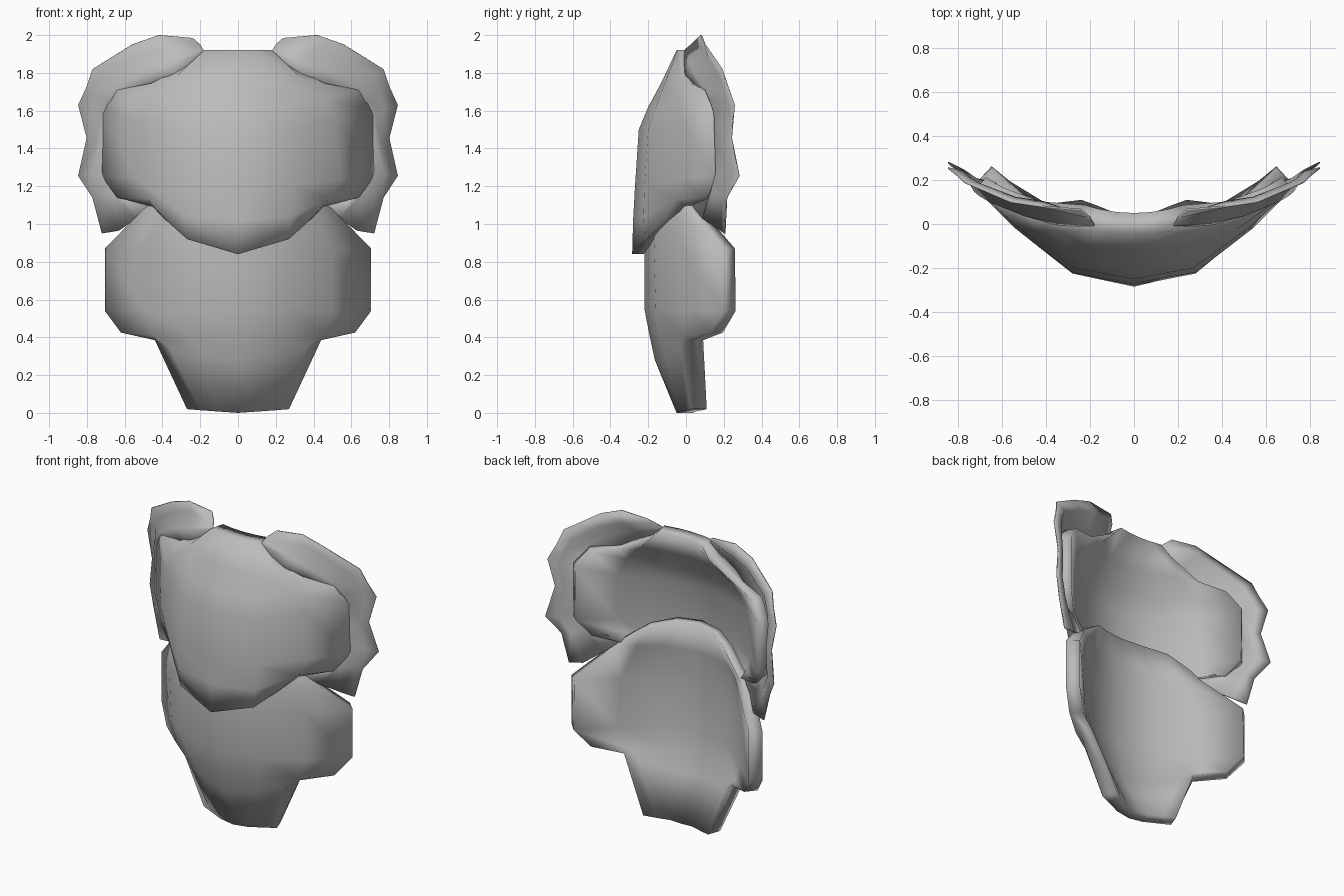
import bpy, bmesh, math
from mathutils import Vector

cube = bpy.data.objects.get("Cube")
if cube:
    bpy.data.objects.remove(cube, do_unlink=True)

grey = bpy.data.materials.new("armour_grey")
grey.use_nodes = True
COLOUR = (0.5, 0.5, 0.5, 1)
grey.diffuse_color = COLOUR
grey.node_tree.nodes["Principled BSDF"].inputs["Base Color"].default_value = COLOUR


def loft(name, rows, closed):
    """Skin rows of points; closed rows form a tube with capped ends."""
    bm = bmesh.new()
    grid = [[bm.verts.new(p) for p in row] for row in rows]
    n = len(rows[0])
    for a, b in zip(grid, grid[1:]):
        for i in range(n if closed else n - 1):
            j = (i + 1) % n
            bm.faces.new((a[i], b[i], b[j], a[j]))
    if closed:
        for row in (grid[0], grid[-1]):
            for i in range(n // 2 - 1):
                bm.faces.new((row[i], row[i + 1], row[n - 2 - i], row[n - 1 - i]))
    bmesh.ops.recalc_face_normals(bm, faces=bm.faces[:])
    for f in bm.faces:
        f.smooth = True
    mesh = bpy.data.meshes.new(name)
    bm.to_mesh(mesh)
    bm.free()
    mesh.materials.append(grey)
    ob = bpy.data.objects.new(name, mesh)
    bpy.context.collection.objects.link(ob)
    return ob


def plate(name, rows):
    """Each row: thickness, then half a front profile from the centre outward."""
    rings = []
    for thick, *half in rows:
        front = [Vector((-x, y, z)) for x, y, z in half[:0:-1]] + [Vector(p) for p in half]
        back = []
        for i, p in enumerate(front):
            t = front[min(i + 1, len(front) - 1)] - front[max(i - 1, 0)]
            back.append(p + thick * Vector((-t.y, t.x, 0)).normalized())
        rings.append(front + back[::-1])
    return loft(name, rings, True)


# Upper plate: rows from the neck edge down to the point
plate("chest_plate", [
    [.10, (0, -.05, 1.92), (.09, -.045, 1.92), (.18, -.03, 1.92), (.25, -.01, 1.85)],
    [.09, (0, -.13, 1.75), (.20, -.11, 1.75), (.35, -.03, 1.76), (.46, .02, 1.745)],
    [.08, (0, -.20, 1.62), (.25, -.16, 1.62), (.46, -.03, 1.66), (.64, .10, 1.71)],
    [.07, (0, -.25, 1.50), (.27, -.20, 1.50), (.52, -.02, 1.54), (.72, .16, 1.60)],
    [.07, (0, -.27, 1.20), (.28, -.22, 1.20), (.54, -.02, 1.24), (.72, .16, 1.25)],
    [.06, (0, -.28, 1.02), (.28, -.225, 1.04), (.48, -.06, 1.13), (.64, .10, 1.14)],
    [.06, (0, -.285, .84), (.27, -.22, .92), (.37, -.12, 1.01), (.45, .00, 1.09)],
])

# Lower plate: rows from the hidden top edge down to the hem
plate("belly_plate", [
    [.06, (0, -.17, 1.28), (.16, -.14, 1.27), (.30, -.06, 1.23), (.42, .00, 1.14)],
    [.07, (0, -.20, 1.08), (.25, -.16, 1.08), (.40, -.05, 1.08), (.50, .02, 1.08)],
    [.085, (0, -.22, .85), (.28, -.17, .85), (.50, -.01, .86), (.705, .20, .87)],
    [.085, (0, -.22, .55), (.27, -.16, .55), (.50, .01, .54), (.705, .20, .54)],
    [.085, (0, -.195, .42), (.25, -.14, .42), (.45, -.01, .41), (.62, .13, .425)],
    [.08, (0, -.165, .28), (.20, -.11, .30), (.36, -.03, .34), (.44, .025, .385)],
    [.09, (0, -.05, 0), (.10, -.04, .007), (.20, .00, .014), (.27, .025, .02)],
])

# Scalloped shoulder trim: inner edge, rounded band, valley, curled outer lip
trim = loft("shoulder_trim", [
    [(.17, -.01, 1.90), (.185, .00, 1.925), (.20, .03, 1.95), (.24, .065, 1.985)],
    [(.32, -.01, 1.77), (.37, .015, 1.86), (.41, .10, 1.925), (.42, .08, 2.00)],
    [(.46, .05, 1.71), (.50, .04, 1.81), (.54, .12, 1.88), (.56, .10, 1.95)],
    [(.61, .12, 1.66), (.65, .10, 1.72), (.71, .185, 1.775), (.77, .19, 1.82)],
    [(.66, .16, 1.61), (.70, .13, 1.65), (.75, .21, 1.69), (.80, .22, 1.73)],
    [(.68, .18, 1.56), (.725, .15, 1.59), (.775, .235, 1.61), (.845, .255, 1.63)],
    [(.68, .18, 1.43), (.72, .155, 1.44), (.75, .22, 1.45), (.80, .24, 1.455)],
    [(.68, .18, 1.28), (.725, .16, 1.27), (.775, .245, 1.265), (.845, .28, 1.255)],
    [(.61, .13, 1.17), (.66, .13, 1.16), (.71, .20, 1.15), (.77, .215, 1.14)],
    [(.45, .03, 1.10), (.54, .09, 1.03), (.63, .185, .965), (.72, .205, .95)],
], False)
shell = trim.modifiers.new("thickness", 'SOLIDIFY')
shell.thickness = .008
shell.offset = 0
trim.modifiers.new("other_side", 'MIRROR')
